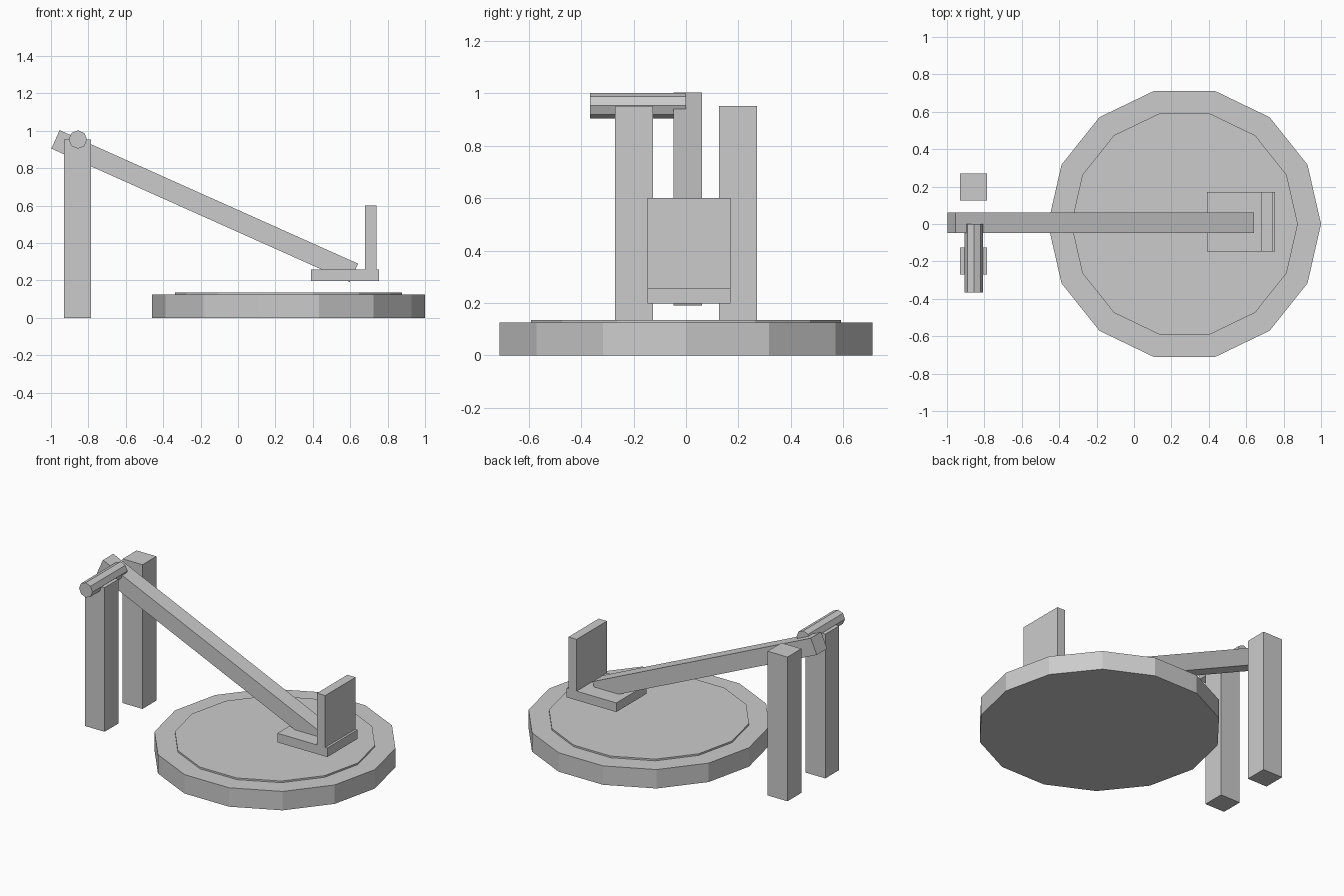
import bpy, math

if "Cube" in bpy.data.objects:
    bpy.data.objects.remove(bpy.data.objects["Cube"])


def box(name, x, y, z):
    """Axis-aligned box from (min, max) ranges."""
    r = (x, y, z)
    bpy.ops.mesh.primitive_cube_add(size=1, location=[(a + b) / 2 for a, b in r])
    ob = bpy.context.object
    ob.name = name
    ob.scale = [b - a for a, b in r]
    return ob


def cylinder(name, sides, radius, depth, location, rotation=(0, 0, 0)):
    bpy.ops.mesh.primitive_cylinder_add(vertices=sides, radius=radius, depth=depth,
                                        location=location, rotation=rotation)
    ob = bpy.context.object
    ob.name = name
    return ob


# Round base with a thin raised plate, a corner pointing along +x
for name, radius, z0, z1 in (("base_disc", 0.73, 0, 0.125),
                             ("base_plate", 0.606, 0.125, 0.136)):
    cylinder(name, 14, radius, z1 - z0, (0.27, 0, (z0 + z1) / 2),
             (0, 0, math.radians(90)))

# Pair of upright posts
box("post_front", (-0.93, -0.785), (-0.27, -0.125), (0, 0.952))
box("post_back", (-0.93, -0.785), (0.125, 0.27), (0, 0.952))

# Sloping arm
arm = box("arm", (-1.052, 0.696), (-0.047, 0.061), (0.543, 0.651))
arm.rotation_euler.y = math.radians(24.1)

# Axle resting on the front post
cylinder("axle", 8, 0.049, 0.365, (-0.856, -0.183, 0.953), (math.radians(90), 0, 0))

# Seat at the low end of the arm
box("seat", (0.39, 0.755), (-0.147, 0.17), (0.198, 0.258))
box("seat_back", (0.68, 0.74), (-0.147, 0.17), (0.258, 0.6))
